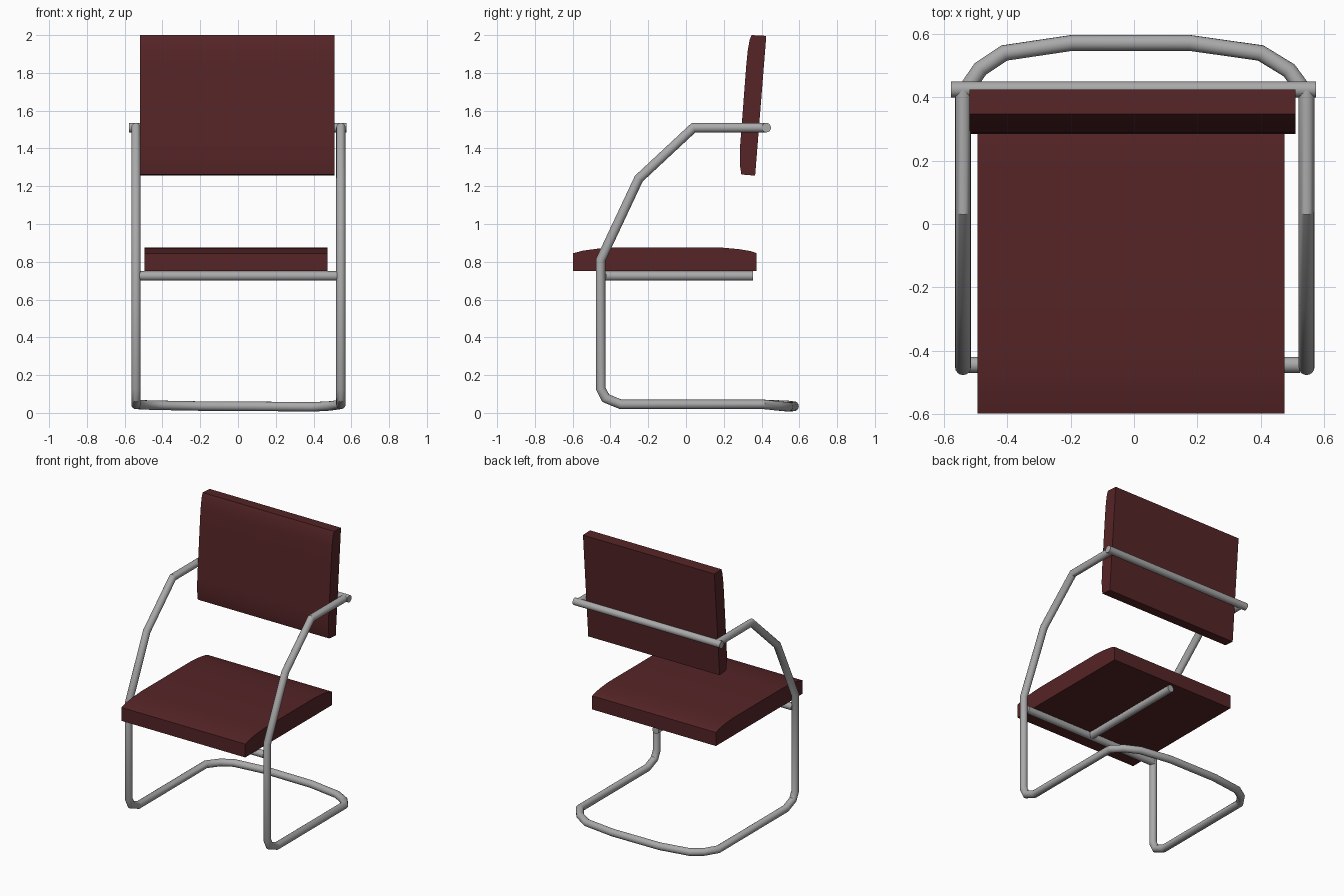
import bpy, bmesh, math
from mathutils import Vector

if "Cube" in bpy.data.objects:
    bpy.data.objects.remove(bpy.data.objects["Cube"])


def material(name, rgb):
    m = bpy.data.materials.new(name)
    m.diffuse_color = (*rgb, 1)
    m.use_nodes = True
    m.node_tree.nodes["Principled BSDF"].inputs["Base Color"].default_value = m.diffuse_color
    return m


steel = material("grey steel", (0.40, 0.40, 0.40))
red = material("dark red upholstery", (0.092, 0.018, 0.020))


def finish(name, bm, mat, angle):
    bmesh.ops.recalc_face_normals(bm, faces=bm.faces)
    me = bpy.data.meshes.new(name)
    bm.to_mesh(me)
    bm.free()
    me.materials.append(mat)
    ob = bpy.data.objects.new(name, me)
    bpy.context.collection.objects.link(ob)
    bpy.ops.object.select_all(action='DESELECT')
    ob.select_set(True)
    bpy.context.view_layer.objects.active = ob
    bpy.ops.object.shade_smooth_by_angle(angle=math.radians(angle))
    return ob


def tube(name, pts, r=0.025, sides=16):
    """Round tube with mitred corners along a list of points."""
    pts = [Vector(p) for p in pts]
    dirs = [(b - a).normalized() for a, b in zip(pts, pts[1:])]
    u = dirs[0].orthogonal().normalized()
    v = dirs[0].cross(u)
    ring = [pts[0] + r * (u * math.cos(t) + v * math.sin(t))
            for t in (2 * math.pi * i / sides for i in range(sides))]
    bm = bmesh.new()
    rows = [[bm.verts.new(p) for p in ring]]
    for i, d in enumerate(dirs):
        n = d + dirs[i + 1] if i + 1 < len(dirs) else d
        ring = [p + d * ((pts[i + 1] - p).dot(n) / d.dot(n)) for p in ring]
        rows.append([bm.verts.new(p) for p in ring])
    for a, b in zip(rows, rows[1:]):
        for k in range(sides):
            j = (k + 1) % sides
            bm.faces.new((a[k], a[j], b[j], b[k]))
    bm.faces.new(rows[0])
    bm.faces.new(rows[-1])
    return finish(name, bm, steel, 30)


def cushion(name, profile, x0, x1):
    """Side profile (y, z) extruded across x."""
    bm = bmesh.new()
    a = [bm.verts.new((x0, y, z)) for y, z in profile]
    b = [bm.verts.new((x1, y, z)) for y, z in profile]
    n = len(profile)
    for k in range(n):
        j = (k + 1) % n
        bm.faces.new((a[k], a[j], b[j], b[k]))
    bm.faces.new(a)
    bm.faces.new(b)
    return finish(name, bm, red, 30)


# one continuous frame: arm, front leg, floor loop, and back up the other side
side = [(0.425, 1.51), (0.04, 1.51), (-0.25, 1.24), (-0.452, 0.81),
        (-0.452, 0.13), (-0.425, 0.078), (-0.345, 0.045), (0.41, 0.045)]
loop = [(-0.485, 0.49, 0.042), (-0.41, 0.54, 0.040), (-0.195, 0.572, 0.036),
        (0.175, 0.572, 0.034), (0.40, 0.54, 0.032), (0.49, 0.485, 0.037)]
tube("frame", [(-0.54, y, z) for y, z in side] + loop
     + [(0.545, y, z) for y, z in reversed(side)])

# straight bars
tube("back_bar", [(-0.578, 0.425, 1.51), (0.575, 0.425, 1.51)])
tube("seat_cross_bar", [(-0.53, -0.445, 0.725), (0.525, -0.445, 0.725)])
tube("seat_support_bar", [(-0.01, -0.44, 0.725), (-0.01, 0.355, 0.725)])

# seat and backrest cushions
cushion("seat", [(-0.598, 0.75), (0.372, 0.75), (0.372, 0.846), (0.34, 0.857),
                 (0.28, 0.867), (0.19, 0.875), (-0.38, 0.875), (-0.47, 0.869),
                 (-0.545, 0.859), (-0.598, 0.845)], -0.495, 0.475)
cushion("backrest", [(0.366, 1.256), (0.425, 1.996), (0.347, 2.0), (0.337, 1.975),
                     (0.327, 1.92), (0.319, 1.84), (0.287, 1.42), (0.285, 1.35),
                     (0.287, 1.30), (0.293, 1.262)], -0.52, 0.51)
